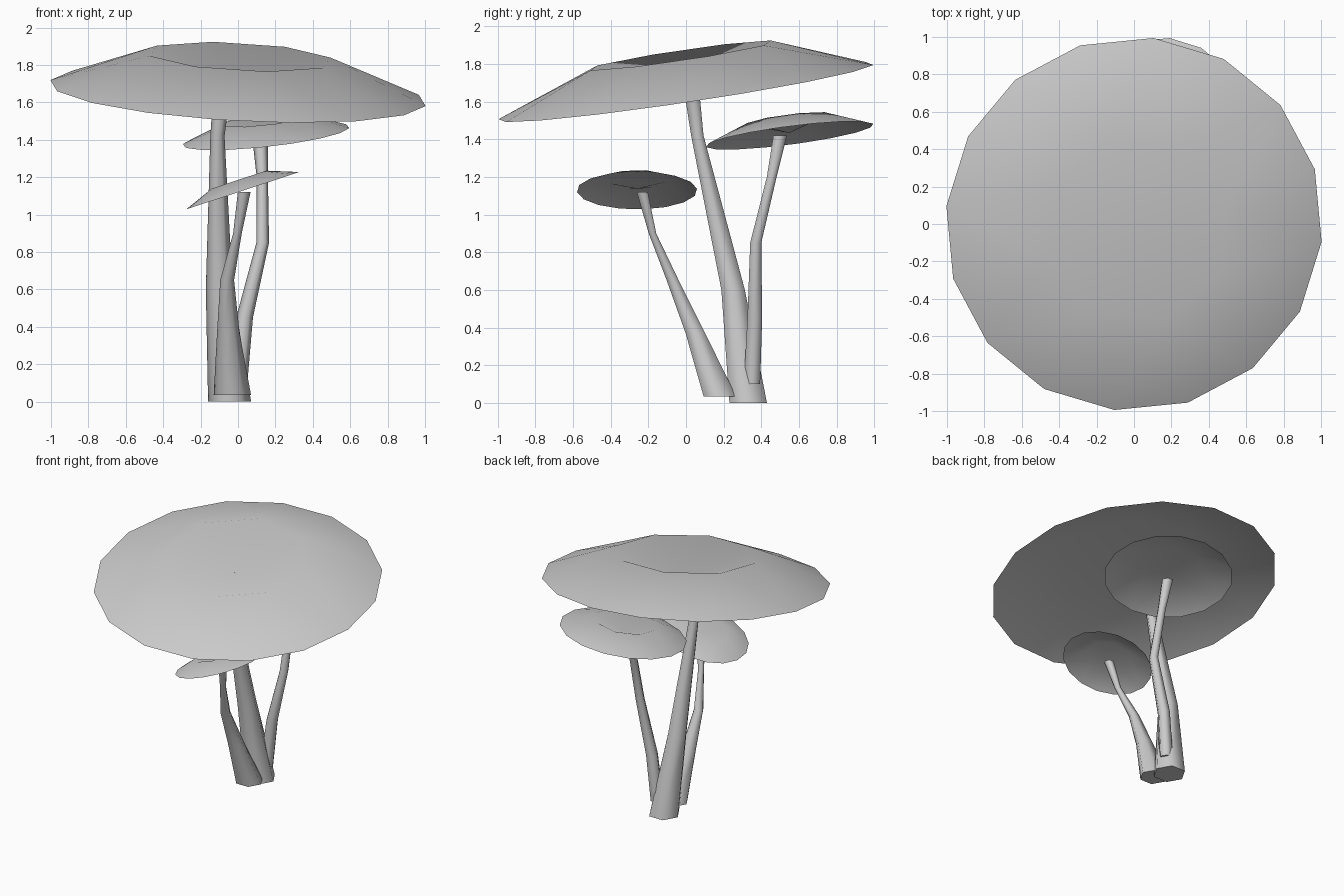
import bpy, bmesh, math
from mathutils import Vector

cube = bpy.data.objects.get("Cube")
if cube:
    bpy.data.objects.remove(cube, do_unlink=True)

# One plain grey for everything
grey = bpy.data.materials.new("plain_grey")
grey.use_nodes = True
colour = (0.6, 0.6, 0.6, 1)
grey.diffuse_color = colour
grey.node_tree.nodes["Principled BSDF"].inputs["Base Color"].default_value = colour


def finish(bm, name):
    for f in bm.faces:
        f.smooth = True
    mesh = bpy.data.meshes.new(name)
    bm.to_mesh(mesh)
    bm.free()
    mesh.materials.append(grey)
    obj = bpy.data.objects.new(name, mesh)
    bpy.context.collection.objects.link(obj)
    return obj


def ring(bm, centre, radius, sides, turn=0.0):
    step = 2 * math.pi / sides
    return [bm.verts.new(Vector(centre) + radius * Vector(
        (math.cos(turn + i * step), math.sin(turn + i * step), 0)))
        for i in range(sides)]


def make_stem(name, path, sides=6):
    """Tapered bent stalk; path holds (x, y, z, radius)."""
    bm = bmesh.new()
    rings = [ring(bm, p[:3], p[3], sides) for p in path]
    for low, high in zip(rings, rings[1:]):
        for i in range(sides):
            j = (i + 1) % sides
            bm.faces.new((low[i], low[j], high[j], high[i]))
    ends = [bm.faces.new(rings[0][::-1]), bm.faces.new(rings[-1])]
    obj = finish(bm, name)
    for f in obj.data.polygons:          # flat end caps
        if len(f.vertices) == sides and abs(f.normal.z) > 0.99:
            f.use_smooth = False
    for e in obj.data.edges:             # crisp end rims
        za, zb = (obj.data.vertices[v].co.z for v in e.vertices)
        if abs(za - zb) < 1e-5 and (abs(za - path[0][2]) < 1e-5 or abs(za - path[-1][2]) < 1e-5):
            e.use_edge_sharp = True


def make_cap(name, centre, radius, slope_x, slope_y):
    """Thin tilted shell: 16-sided rim, raised 8-sided shoulder, sunken middle."""
    bm = bmesh.new()
    turn = math.radians(-5.7)
    step = math.pi / 8
    rim = ring(bm, (0, 0, 0), 1.0, 16, turn)
    shoulder = ring(bm, (0, 0, 0.195), 0.5, 8, turn + step)
    middle = bm.verts.new((0, 0, 0.03))
    for i in range(8):
        a, b = shoulder[i], shoulder[(i + 1) % 8]
        k = 2 * i + 1
        r0, r1, r2 = rim[k], rim[(k + 1) % 16], rim[(k + 2) % 16]
        bm.faces.new((r0, r1, a))
        bm.faces.new((r1, b, a))
        bm.faces.new((r1, r2, b))
        bm.faces.new((a, b, middle))
    obj = finish(bm, name)
    normal = Vector((-slope_x, -slope_y, 1)).normalized()
    obj.rotation_mode = 'QUATERNION'
    obj.rotation_quaternion = Vector((0, 0, 1)).rotation_difference(normal)
    obj.location = centre
    obj.scale = (radius,) * 3


# Stalks
make_stem("main_stem", [
    (-0.045, 0.33, 0, 0.115), (-0.10, 0.25, 0.6, 0.072),
    (-0.11, 0.06, 1.42, 0.038), (-0.09, 0.035, 1.62, 0.045),
    (-0.07, 0.015, 1.70, 0.035)])
make_stem("back_stem", [
    (0.0, 0.35, 0.1, 0.05), (0.035, 0.365, 0.45, 0.045),
    (0.132, 0.37, 0.85, 0.034), (0.13, 0.455, 1.2, 0.03),
    (0.117, 0.50, 1.42, 0.042)])
make_stem("front_stem", [
    (-0.03, 0.18, 0.035, 0.1), (-0.052, 0.05, 0.37, 0.06),
    (-0.058, -0.07, 0.65, 0.037), (-0.003, -0.178, 0.9, 0.023),
    (0.033, -0.232, 1.12, 0.034)])

# Caps
make_cap("main_cap", (0, 0, 1.65), 1.01, -0.055, 0.15)
make_cap("back_cap", (0.15, 0.55, 1.42), 0.45, 0.11, 0.13)
make_cap("front_cap", (0.025, -0.26, 1.128), 0.32, 0.33, 0.0)
